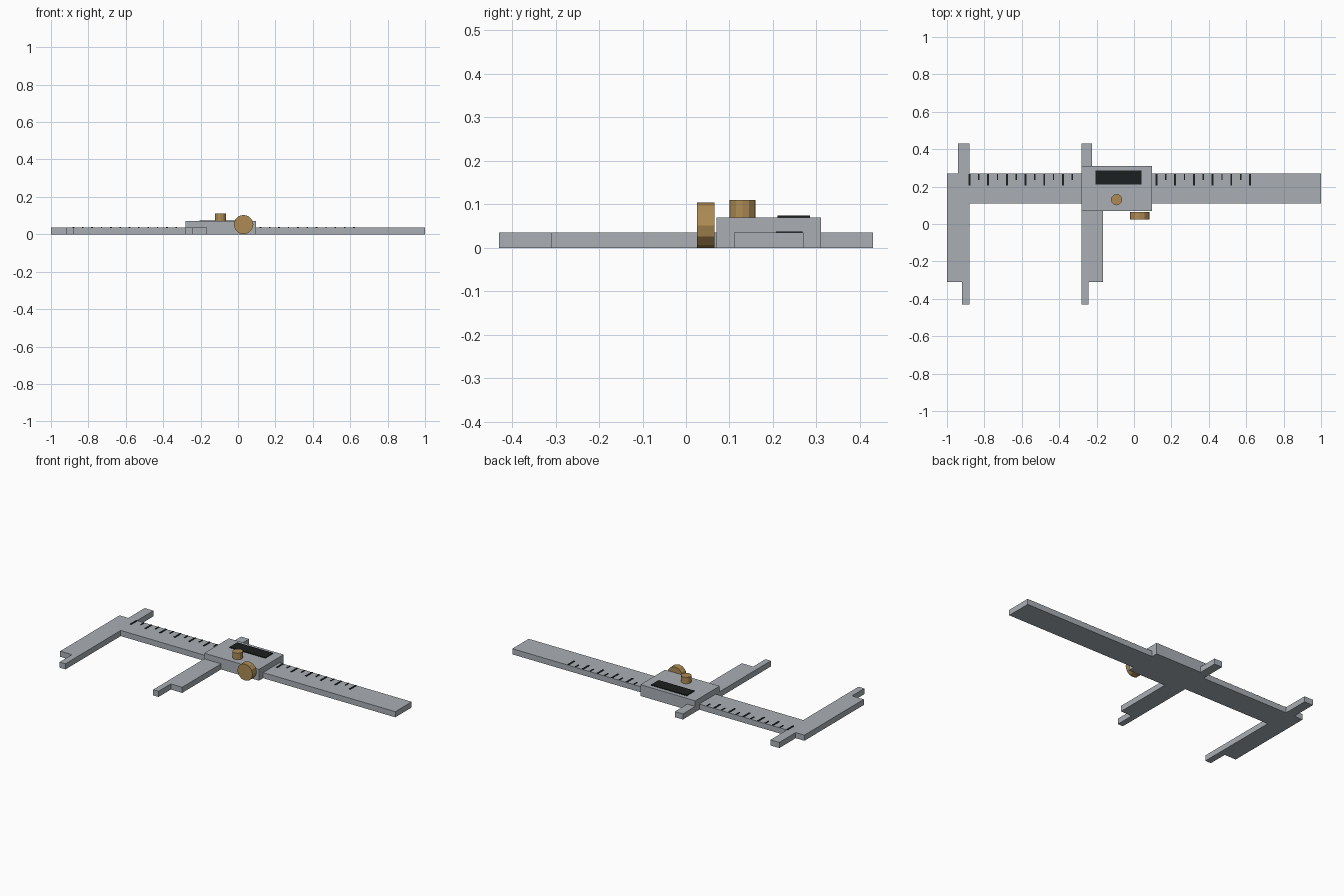
import bpy, bmesh, math
from mathutils import Matrix

if "Cube" in bpy.data.objects:
    bpy.data.objects.remove(bpy.data.objects["Cube"])


def material(name, rgb):
    m = bpy.data.materials.new(name)
    m.diffuse_color = (*rgb, 1)
    m.use_nodes = True
    m.node_tree.nodes["Principled BSDF"].inputs["Base Color"].default_value = m.diffuse_color
    return m


STEEL = material("steel grey", (0.40, 0.43, 0.46))
BRASS = material("brass", (0.42, 0.26, 0.09))
BLACK = material("black", (0.012, 0.014, 0.014))


def finish(bm, name, mat):
    bmesh.ops.recalc_face_normals(bm, faces=bm.faces)
    mesh = bpy.data.meshes.new(name)
    bm.to_mesh(mesh)
    bm.free()
    mesh.materials.append(mat)
    ob = bpy.data.objects.new(name, mesh)
    bpy.context.collection.objects.link(ob)
    return ob


def add_plate(bm, outline, z0, z1):
    """Extrude a flat outline from z0 up to z1."""
    face = bm.faces.new([bm.verts.new((x, y, z0)) for x, y in outline])
    ext = bmesh.ops.extrude_face_region(bm, geom=[face], use_keep_orig=True)
    verts = [g for g in ext["geom"] if isinstance(g, bmesh.types.BMVert)]
    bmesh.ops.translate(bm, verts=verts, vec=(0, 0, z1 - z0))


def rect(x0, x1, y0, y1):
    return [(x0, y0), (x1, y0), (x1, y1), (x0, y1)]


def plate(name, outline, z0, z1, mat):
    bm = bmesh.new()
    add_plate(bm, outline, z0, z1)
    return finish(bm, name, mat)


def knob(name, centre, radius, depth, rotation):
    bm = bmesh.new()
    bmesh.ops.create_cone(bm, cap_ends=True, segments=12, radius1=radius,
                          radius2=radius, depth=depth,
                          matrix=Matrix.Translation(centre) @ rotation)
    return finish(bm, name, BRASS)


T = 0.035  # thickness of beam and jaws

# Beam with the fixed upper and lower jaws in one outline
plate("beam_and_fixed_jaws", [
    (-1, -0.31), (-0.92, -0.31), (-0.92, -0.43), (-0.88, -0.43),
    (-0.88, 0.11), (1, 0.11), (1, 0.27), (-0.88, 0.27),
    (-0.88, 0.43), (-0.94, 0.43), (-0.94, 0.27), (-1, 0.27)], 0, T, STEEL)

# Sliding carriage and its jaws
plate("slider_body", rect(-0.28, 0.095, 0.07, 0.31), 0, 0.07, STEEL)
plate("slider_lower_jaw", [
    (-0.28, -0.43), (-0.243, -0.43), (-0.243, -0.31), (-0.165, -0.31),
    (-0.165, 0.07), (-0.28, 0.07)], 0, T, STEEL)
plate("slider_upper_jaw", rect(-0.28, -0.225, 0.31, 0.43), 0, T, STEEL)

# Dark display on the carriage
plate("display", rect(-0.205, 0.04, 0.21, 0.285), 0.07, 0.075, BLACK)

# Scale marks, alternating long and short, skipping those under the carriage
bm = bmesh.new()
for i in range(31):
    x = -0.88 + 0.05 * i
    if -0.29 < x < 0.1:
        continue
    half, low = (0.005, 0.207) if i % 2 == 0 else (0.0035, 0.235)
    add_plate(bm, rect(x - half, x + half, low, 0.268), T, T + 0.003)
finish(bm, "scale_marks", BLACK)

# Locking screw on top and thumb wheel at the front
knob("locking_screw", (-0.093, 0.13, 0.09), 0.03, 0.04, Matrix())
knob("thumb_wheel", (0.03, 0.045, 0.052), 0.052, 0.04,
     Matrix.Rotation(math.pi / 2, 4, "X"))
